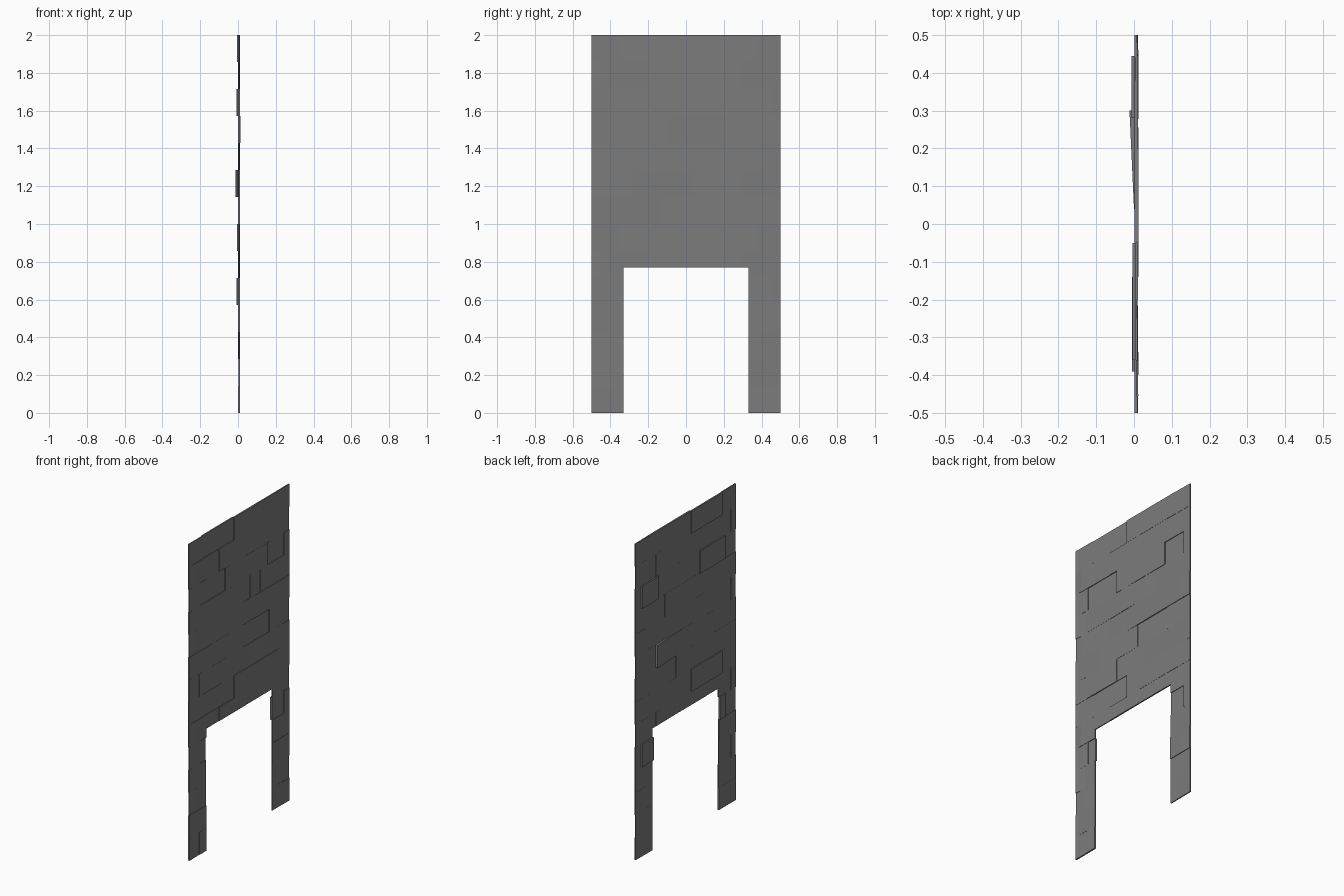
import bpy, bmesh, random

random.seed(4)
cube = bpy.data.objects.get("Cube")
if cube:
    bpy.data.objects.remove(cube, do_unlink=True)

stone = bpy.data.materials.new("stone grey")
stone.use_nodes = True
GREY = (0.2, 0.2, 0.2, 1)
stone.diffuse_color = GREY
stone.node_tree.nodes["Principled BSDF"].inputs["Base Color"].default_value = GREY

# Wall and doorway sizes
HALF_W, HEIGHT = 0.5, 2.0
DOOR_HALF, DOOR_TOP = 0.33, 0.77
COURSES = 14
STEP = HEIGHT / COURSES

# Upright joints of seven courses, from the top down; the set repeats once
JOINTS = [
    (-.36, -.05, .38),
    (-.45, -.2, .06, .3),
    (-.39, -.14, .28, .445),
    (-.42, -.1, .11, .21),
    (-.45, -.2, .15, .4),
    (-.28, .04, .3),
    (-.4, -.14, .1, .26),
]
# Stones pushed out of the back: (course, stone) -> back depth at both ends
PUSHED = {(0, 1): (-.004, -.004), (2, 1): (-.005, -.005),
          (2, 3): (-.007, -.007), (5, 2): (0, -.012)}


def add_block(bm, y0, y1, z0, z1, back, front):
    """Box whose back and front depths are functions of y."""
    if y1 - y0 < 1e-4 or z1 - z0 < 1e-4:
        return
    rings = [[bm.verts.new((x, y, z)) for x, y in
              ((back(y0), y0), (front(y0), y0), (front(y1), y1), (back(y1), y1))]
             for z in (z0, z1)]
    low, high = rings
    bm.faces.new(low[::-1])
    bm.faces.new(high)
    for i in range(4):
        j = (i + 1) % 4
        bm.faces.new((low[i], low[j], high[j], high[i]))


def slope(y0, y1, a, b):
    return lambda y: a + (b - a) * (y - y0) / (y1 - y0)


# Depths are picked once per stone so both repeats match
depths = {}
for c, joints in enumerate(JOINTS):
    for s in range(len(joints) + 1):
        if (c, s) in PUSHED:
            depths[c, s] = PUSHED[c, s], (.005, .005)
        else:
            depths[c, s] = ([random.uniform(.001, .003) for _ in "ab"],
                            [random.uniform(.007, .012) for _ in "ab"])

# Lay the courses, cutting stones around the doorway
bm = bmesh.new()
for row in range(COURSES):
    c = row % len(JOINTS)
    z1 = HEIGHT - row * STEP
    z0 = z1 - STEP
    edges = (-HALF_W, *JOINTS[c], HALF_W)
    for s, (y0, y1) in enumerate(zip(edges, edges[1:])):
        b, f = depths[c, s]
        back, front = slope(y0, y1, *b), slope(y0, y1, *f)
        cut = min(max(DOOR_TOP, z0), z1)
        add_block(bm, y0, y1, cut, z1, back, front)
        add_block(bm, y0, min(y1, -DOOR_HALF), z0, cut, back, front)
        add_block(bm, max(y0, DOOR_HALF), y1, z0, cut, back, front)

bmesh.ops.recalc_face_normals(bm, faces=bm.faces)
mesh = bpy.data.meshes.new("stone_wall_with_doorway")
bm.to_mesh(mesh)
bm.free()
mesh.materials.append(stone)
wall = bpy.data.objects.new("stone_wall_with_doorway", mesh)
bpy.context.collection.objects.link(wall)
